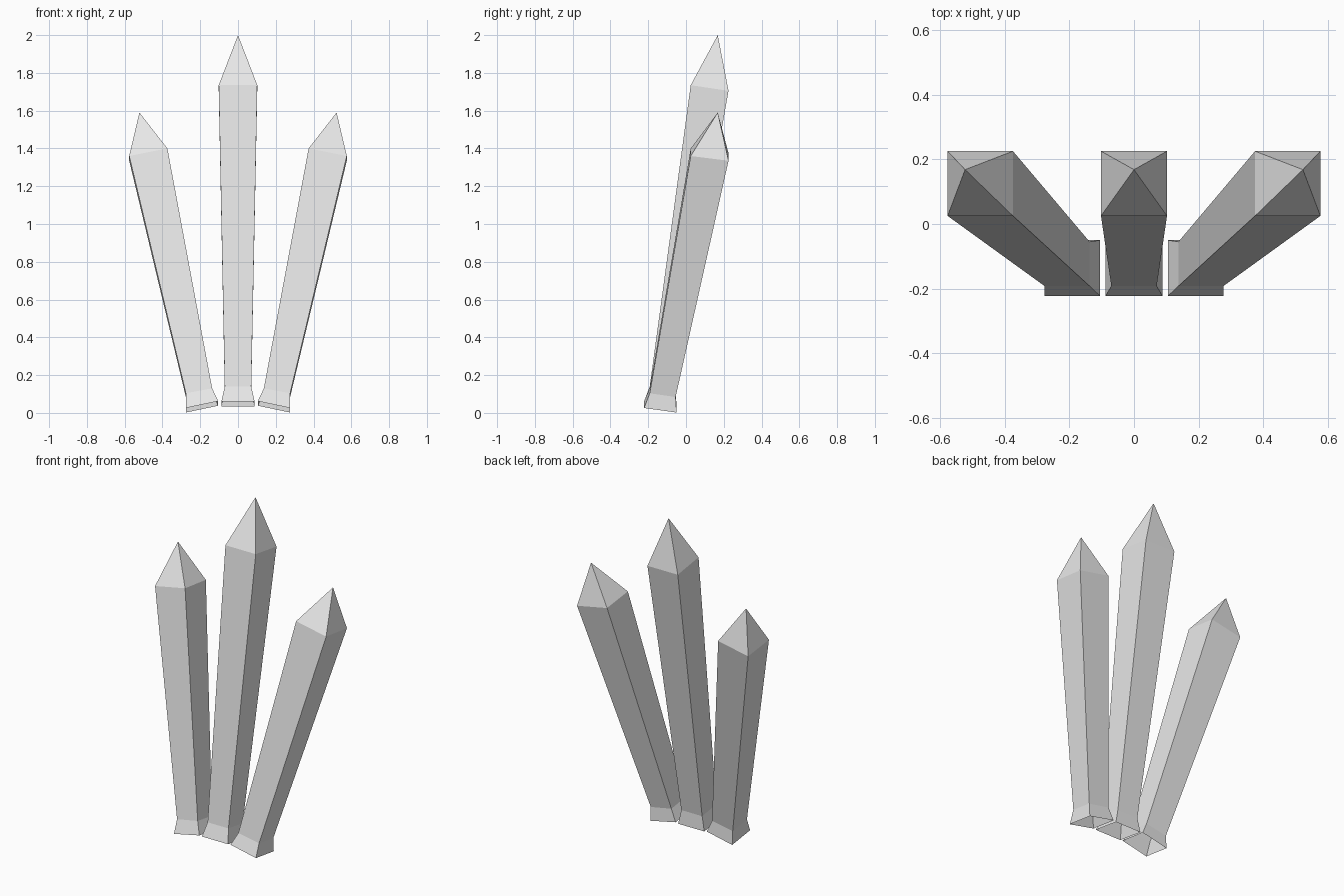
import bpy
import bmesh

cube = bpy.data.objects.get("Cube")
if cube:
    bpy.data.objects.remove(cube, do_unlink=True)

# One pale grey for all the stone
stone = bpy.data.materials.new("pale_grey_stone")
stone.use_nodes = True
grey = (0.8, 0.8, 0.8, 1.0)
stone.diffuse_color = grey
stone.node_tree.nodes["Principled BSDF"].inputs["Base Color"].default_value = grey


def ring(bm, x0, x1, y0, y1, z, drop_x, drop_y, side):
    """Four corners of a tilted square; z is the height of its inner front corner."""
    corners = ((x0, y0, z), (x1, y0, z - drop_x),
               (x1, y1, z - drop_x - drop_y), (x0, y1, z - drop_y))
    return [bm.verts.new((side * x, y, h)) for x, y, h in corners]


def crystal(name, rings, apex, side=1):
    """Open-bottomed square shard: flared foot, widening shaft and pointed tip."""
    bm = bmesh.new()
    loops = [ring(bm, *r, side) for r in rings]
    tip = bm.verts.new((side * apex[0], apex[1], apex[2]))
    for low, high in zip(loops, loops[1:]):
        for i in range(4):
            j = (i + 1) % 4
            bm.faces.new((low[i], low[j], high[j], high[i]))
    for i in range(4):
        bm.faces.new((loops[-1][i], loops[-1][(i + 1) % 4], tip))
    if side < 0:
        bmesh.ops.reverse_faces(bm, faces=bm.faces[:])
    mesh = bpy.data.meshes.new(name)
    bm.to_mesh(mesh)
    bm.free()
    mesh.materials.append(stone)
    obj = bpy.data.objects.new(name, mesh)
    bpy.context.collection.objects.link(obj)
    return obj


# Tall middle crystal, leaning back
crystal("middle_crystal",
        [(-0.088, 0.088, -0.222, -0.05, 0.06, 0, 0.026),
         (-0.07, 0.07, -0.192, -0.055, 0.14, 0, 0.02),
         (-0.102, 0.102, 0.025, 0.225, 1.735, 0, 0.03)],
        (0, 0.168, 2.0))

# Shorter outer crystals, splayed to both sides
outer_rings = [(0.105, 0.276, -0.222, -0.05, 0.062, 0.036, 0.024),
               (0.137, 0.276, -0.192, -0.055, 0.13, 0.026, 0.02),
               (0.374, 0.576, 0.025, 0.225, 1.4, 0.04, 0.025)]
for name, side in (("left_crystal", 1), ("right_crystal", -1)):
    crystal(name, outer_rings, (0.522, 0.168, 1.59), side)
